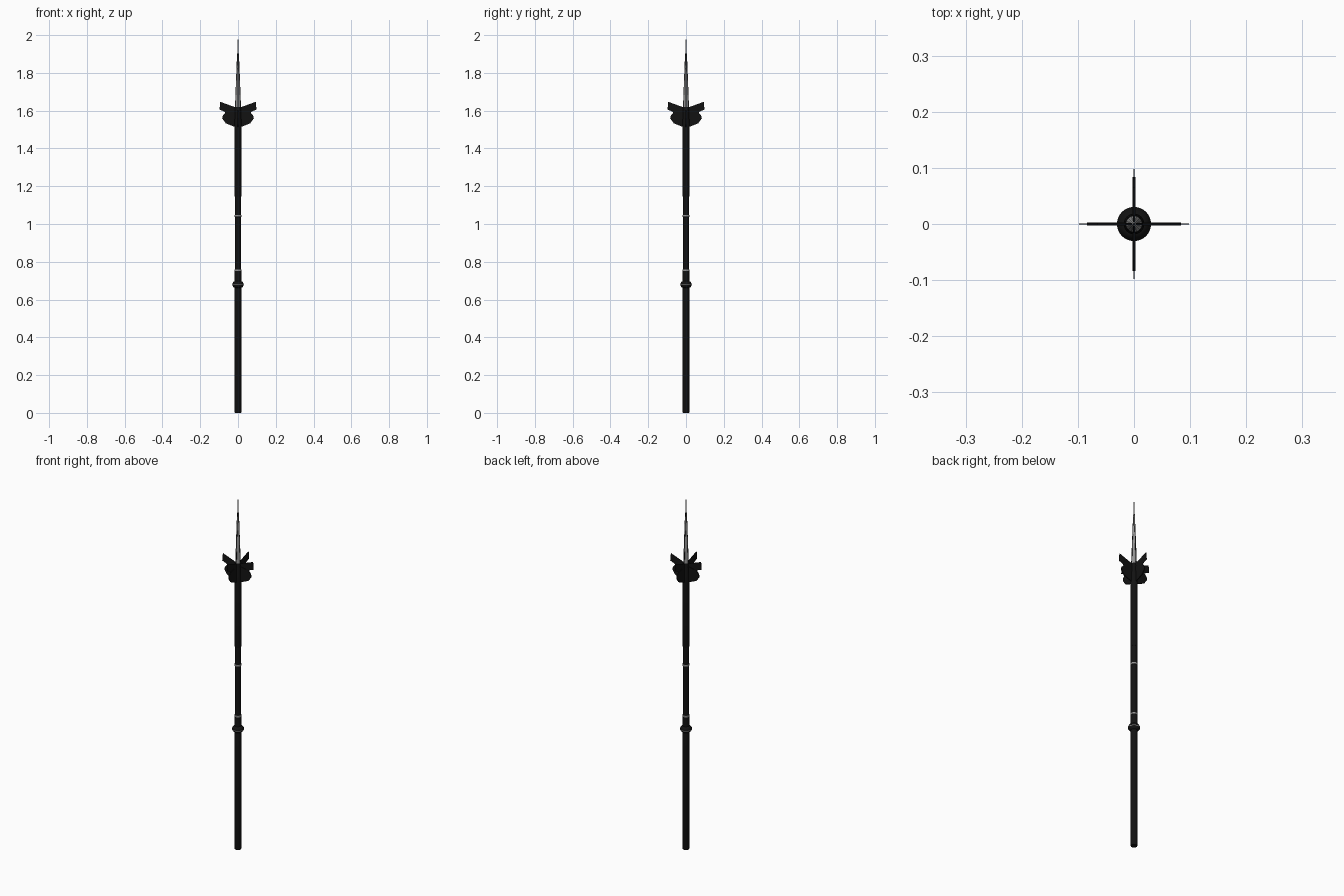
import bpy, bmesh, math
from mathutils import Matrix, Vector

if "Cube" in bpy.data.objects:
    bpy.data.objects.remove(bpy.data.objects["Cube"])


def material(name, c):
    m = bpy.data.materials.new(name)
    m.diffuse_color = (c, c, c, 1)
    m.use_nodes = True
    m.node_tree.nodes["Principled BSDF"].inputs["Base Color"].default_value = m.diffuse_color
    return m


BLACK = material("black", 0.006)
STEEL = material("steel", 0.3)


def finish(name, bm, mat, smooth=True):
    bmesh.ops.remove_doubles(bm, verts=bm.verts, dist=1e-6)
    bmesh.ops.recalc_face_normals(bm, faces=bm.faces)
    me = bpy.data.meshes.new(name)
    bm.to_mesh(me)
    bm.free()
    ob = bpy.data.objects.new(name, me)
    bpy.context.collection.objects.link(ob)
    me.materials.append(mat)
    if smooth:
        bpy.ops.object.select_all(action='DESELECT')
        ob.select_set(True)
        bpy.context.view_layer.objects.active = ob
        bpy.ops.object.shade_smooth_by_angle(angle=math.radians(35))
    return ob


def lathe(name, profile, mat, n=24):
    # profile of (radius, z) pairs, closed on the axis
    bm = bmesh.new()
    pts = [(0, profile[0][1])] + profile + [(0, profile[-1][1])]
    vs = [bm.verts.new((r, 0, z)) for r, z in pts]
    es = [bm.edges.new(p) for p in zip(vs, vs[1:])]
    bmesh.ops.spin(bm, geom=vs + es, cent=(0, 0, 0), axis=(0, 0, 1),
                   angle=math.tau, steps=n)
    return finish(name, bm, mat)


def blades(name, outline, t, mat):
    # four flat plates around the axis, outline in (radius, z)
    bm = bmesh.new()
    for k in range(4):
        rot = Matrix.Rotation(k * math.pi / 2, 4, 'Z')
        vs = [bm.verts.new(rot @ Vector((r, -t / 2, z))) for r, z in outline]
        f = bm.faces.new(vs)
        ex = bmesh.ops.extrude_face_region(bm, geom=[f], use_keep_orig=True)
        new = [v for v in ex["geom"] if isinstance(v, bmesh.types.BMVert)]
        bmesh.ops.translate(bm, verts=new, vec=rot @ Vector((0, t, 0)))
    return finish(name, bm, mat, False)


# Shaft sections
lathe("lower_shaft", [(0.0165, 0), (0.018, 0.004), (0.018, 0.75)], BLACK)
lathe("grip", [(0.0165, 0.75), (0.0165, 1.155)], BLACK)
lathe("upper_shaft", [(0.017, 1.145), (0.0185, 1.15), (0.0185, 1.53),
                      (0.016, 1.60), (0.015, 1.62)], BLACK)

# Grip bands and hand stop
for name, z in (("lower_band", 0.755), ("upper_band", 1.043)):
    lathe(name, [(0.0175, z - 0.005), (0.0185, z - 0.004),
                 (0.0185, z + 0.004), (0.0175, z + 0.005)], STEEL)
lathe("hand_stop", [(0.018, 0.662), (0.024, 0.666), (0.030, 0.675),
                    (0.030, 0.685), (0.024, 0.694), (0.018, 0.698)], BLACK)
lathe("hand_stop_band", [(0.029, 0.676), (0.0305, 0.677),
                         (0.0305, 0.680), (0.029, 0.681)], STEEL)

# Steel spike with dark ribs
lathe("spike", [(0.015, 1.60), (0.010, 1.75), (0.004, 1.90), (0.0005, 2.0)], STEEL, 16)
blades("spike_ribs", [(0.0, 1.60), (0.0165, 1.60), (0.011, 1.75),
                      (0.005, 1.90), (0.0, 1.91)], 0.003, BLACK)

# Winged guard: thin upper wing and thicker lower lobe, four times round
blades("guard_wings", [(0.0, 1.52), (0.055, 1.545), (0.07, 1.594), (0.098, 1.606),
                       (0.094, 1.647), (0.012, 1.617), (0.0, 1.617)], 0.0025, BLACK)
blades("guard_lobes", [(0.0, 1.511), (0.015, 1.513), (0.065, 1.533), (0.084, 1.560),
                       (0.080, 1.575), (0.065, 1.592), (0.0, 1.605)], 0.005, BLACK)
